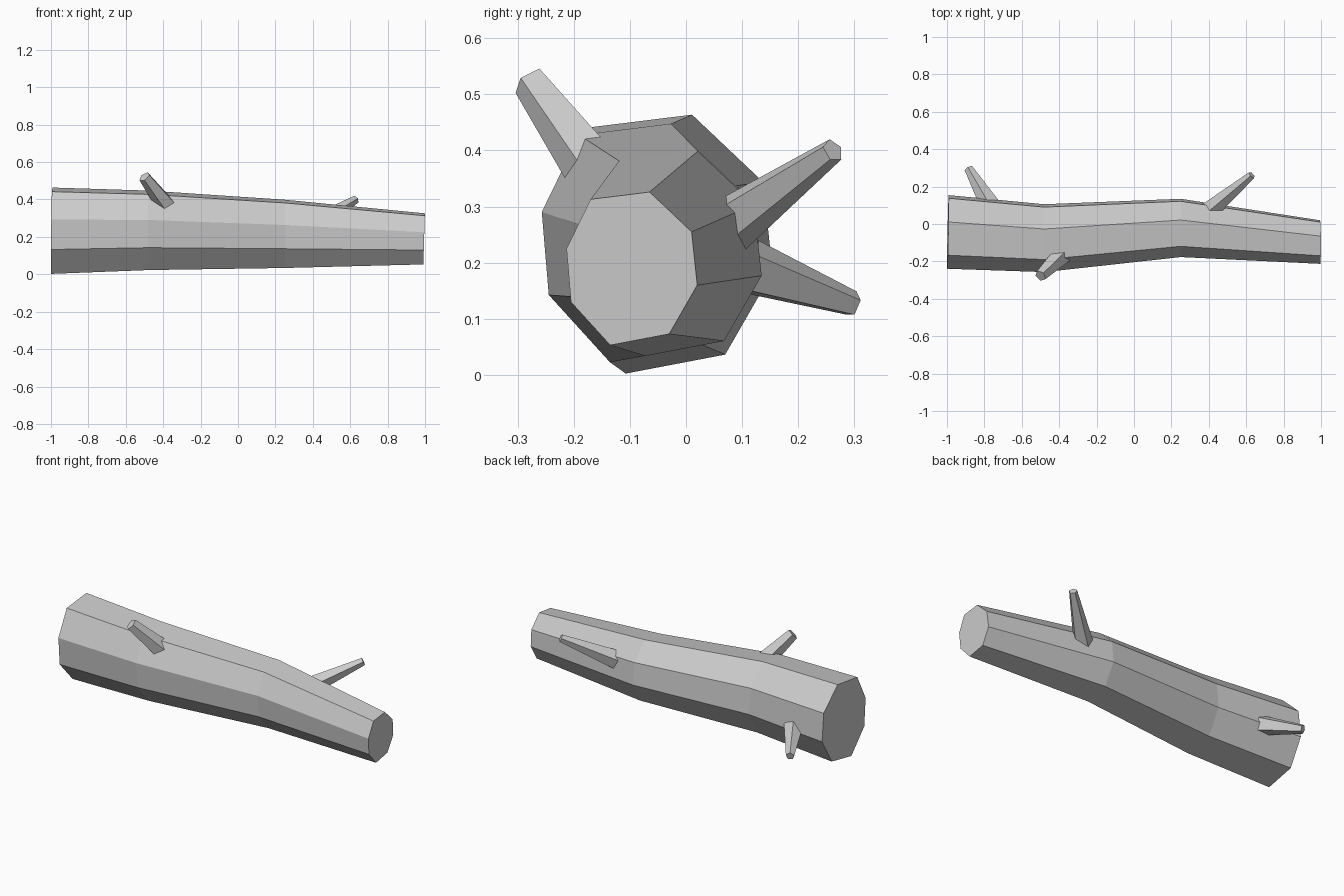
import bpy
import bmesh
from mathutils import Vector

cube = bpy.data.objects.get("Cube")
if cube:
    bpy.data.objects.remove(cube)

grey = bpy.data.materials.new("bark_grey")
grey.use_nodes = True
colour = (0.6, 0.6, 0.6, 1)
grey.diffuse_color = colour
grey.node_tree.nodes["Principled BSDF"].inputs["Base Color"].default_value = colour


def finish(name, bm):
    bmesh.ops.recalc_face_normals(bm, faces=bm.faces)
    mesh = bpy.data.meshes.new(name)
    bm.to_mesh(mesh)
    bm.free()
    mesh.materials.append(grey)
    obj = bpy.data.objects.new(name, mesh)
    bpy.context.collection.objects.link(obj)
    return obj


def loft(name, rings):
    """Skin a list of equal-sized point rings and cap both ends."""
    bm = bmesh.new()
    loops = [[bm.verts.new(p) for p in ring] for ring in rings]
    n = len(loops[0])
    for a, b in zip(loops, loops[1:]):
        for i in range(n):
            j = (i + 1) % n
            bm.faces.new((a[i], a[j], b[j], b[i]))
    bm.faces.new(loops[0])
    bm.faces.new(loops[-1])
    return finish(name, bm)


# Trunk: one slightly oval eight-sided section, scaled along a bent path
section = [(.033, .136), (.108, .065), (.118, -.03), (.068, -.117),
           (-.037, -.137), (-.107, -.06), (-.115, .035), (-.072, .123)]
# x, y, z of the centre, scale, lean of the ring along y and z
stations = [(-.995, -.045, .234, 1.69, .02, .01),
            (-.48, -.078, .236, 1.557, 0, 0),
            (.25, -.023, .217, 1.337, 0, 0),
            (.995, -.098, .19, 1, 0, .03)]
loft("trunk", [[(x + s * (ly * y + lz * z), cy + s * y, cz + s * z)
                for y, z in section] for x, cy, cz, s, ly, lz in stations])


# Branch stubs: tapered five-sided cones sunk into the trunk
def branch(name, base, tip, r_base, r_tip):
    base, tip = Vector(base), Vector(tip)
    axis = tip - base
    bm = bmesh.new()
    bmesh.ops.create_cone(bm, cap_ends=True, segments=5, radius1=r_base,
                          radius2=r_tip, depth=axis.length)
    obj = finish(name, bm)
    obj.location = (base + tip) / 2
    obj.rotation_mode = 'QUATERNION'
    obj.rotation_quaternion = axis.to_track_quat('Z', 'Y')


branch("front_branch", (-.385, -.165, .37), (-.5, -.277, .522), .054, .033)
branch("back_branch", (.39, .06, .255), (.63, .262, .4), .055, .022)
branch("rear_low_branch", (-.77, .1, .195), (-.885, .298, .126), .055, .024)
